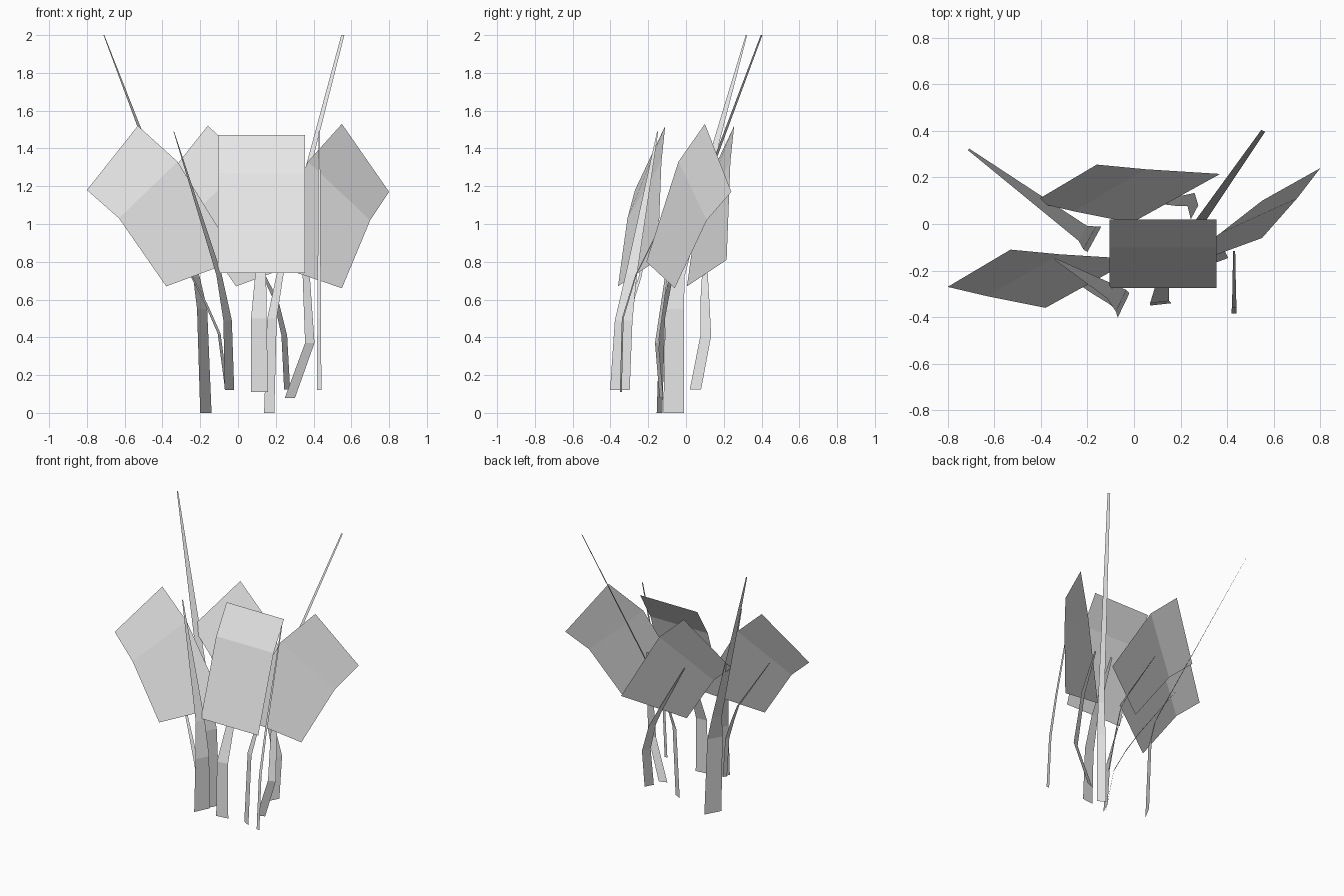
import bpy
import bmesh
from mathutils import Vector

cube = bpy.data.objects.get("Cube")
if cube:
    bpy.data.objects.remove(cube, do_unlink=True)

# Single pale grey colour
grey = bpy.data.materials.new("pale grey")
grey.use_nodes = True
grey.diffuse_color = (0.8, 0.8, 0.8, 1)
grey.node_tree.nodes["Principled BSDF"].inputs["Base Color"].default_value = (0.8, 0.8, 0.8, 1)


def ribbon(name, rows, offset=(0, 0, 0)):
    """Flat-shaded sheet through (left, right) point pairs, ordered bottom to top."""
    bm = bmesh.new()
    shift = Vector(offset)
    pairs = [[bm.verts.new(Vector(point) + shift) for point in row] for row in rows]
    for low, high in zip(pairs, pairs[1:]):
        bm.faces.new((low[0], low[1], high[1], high[0]))
    mesh = bpy.data.meshes.new(name)
    bm.to_mesh(mesh)
    bm.free()
    mesh.materials.append(grey)
    obj = bpy.data.objects.new(name, mesh)
    bpy.context.collection.objects.link(obj)
    return obj


def blade(name, half_width, tip, path):
    """Tapering stem: half_width is the sideways step at the foot, tip the final scale."""
    side = Vector((*half_width, 0))
    last = len(path) - 1
    rows = []
    for i, point in enumerate(path):
        step = side * (1 - (1 - tip) * (i / last) ** 2)
        centre = Vector(point)
        rows.append((centre - step, centre + step))
    return ribbon(name, rows)


# Broad leaves, each with one fold across it
side_leaf = [
    ((-.38, -.36, .67), (0, -.15, .81)),
    ((-.63, -.31, 1.03), (-.32, -.13, 1.33)),
    ((-.8, -.27, 1.18), (-.53, -.11, 1.52)),
]
ribbon("right_leaf", side_leaf)
ribbon("back_leaf", side_leaf, (.37, .365, 0))
ribbon("left_leaf", [
    ((.14, -.21, .8), (.55, -.06, .66)),
    ((.37, -.04, 1.33), (.7, .11, 1.02)),
    ((.55, .1, 1.53), (.8, .24, 1.17)),
])
ribbon("front_leaf", [
    ((-.105, y, z), (.355, y, z))
    for y, z in ((-.275, .74), (-.1, 1.27), (.02, 1.47))
])

# Long spikes reaching the top
blade("right_long_spike", (.03, .055), .07,
      [(-.17, -.065, 0), (-.19, -.06, .55), (-.22, -.04, .72), (-.71, .32, 2)])
blade("left_long_spike", (.027, -.015), .3,
      [(.165, -.14, 0), (.18, -.125, .5), (.22, -.08, .72), (.555, .4, 2)])

# Outer grass blades
blade("right_front_blade", (.025, .052), .06,
      [(-.045, -.35, .12), (-.055, -.33, .49), (-.1, -.29, .73), (-.34, -.15, 1.49)])
blade("left_front_blade", (.011, 0), .4,
      [(.43, -.385, .12), (.43, -.36, .5), (.43, -.3, .78), (.43, -.115, 1.49)])

# Short stems under the leaves
blade("front_stem", (.045, .005), .2,
      [(.115, -.345, .11), (.11, -.335, .5), (.12, -.265, .73), (.13, -.08, 1.1)])
blade("right_stem", (.008, .013), .2,
      [(-.06, -.36, .12), (-.1, -.33, .42), (-.17, -.29, .58), (-.25, -.24, .73),
       (-.53, -.2, 1.13)])
blade("back_stem", (.016, .03), .1,
      [(.26, .05, .125), (.245, .105, .41), (.2, .1, .6), (.13, .1, .74),
       (-.08, .13, 1.1)])
blade("left_stem", (.027, .01), .3,
      [(.275, -.13, .08), (.38, -.155, .37), (.36, -.1, .75), (.32, -.02, 1.05)])
